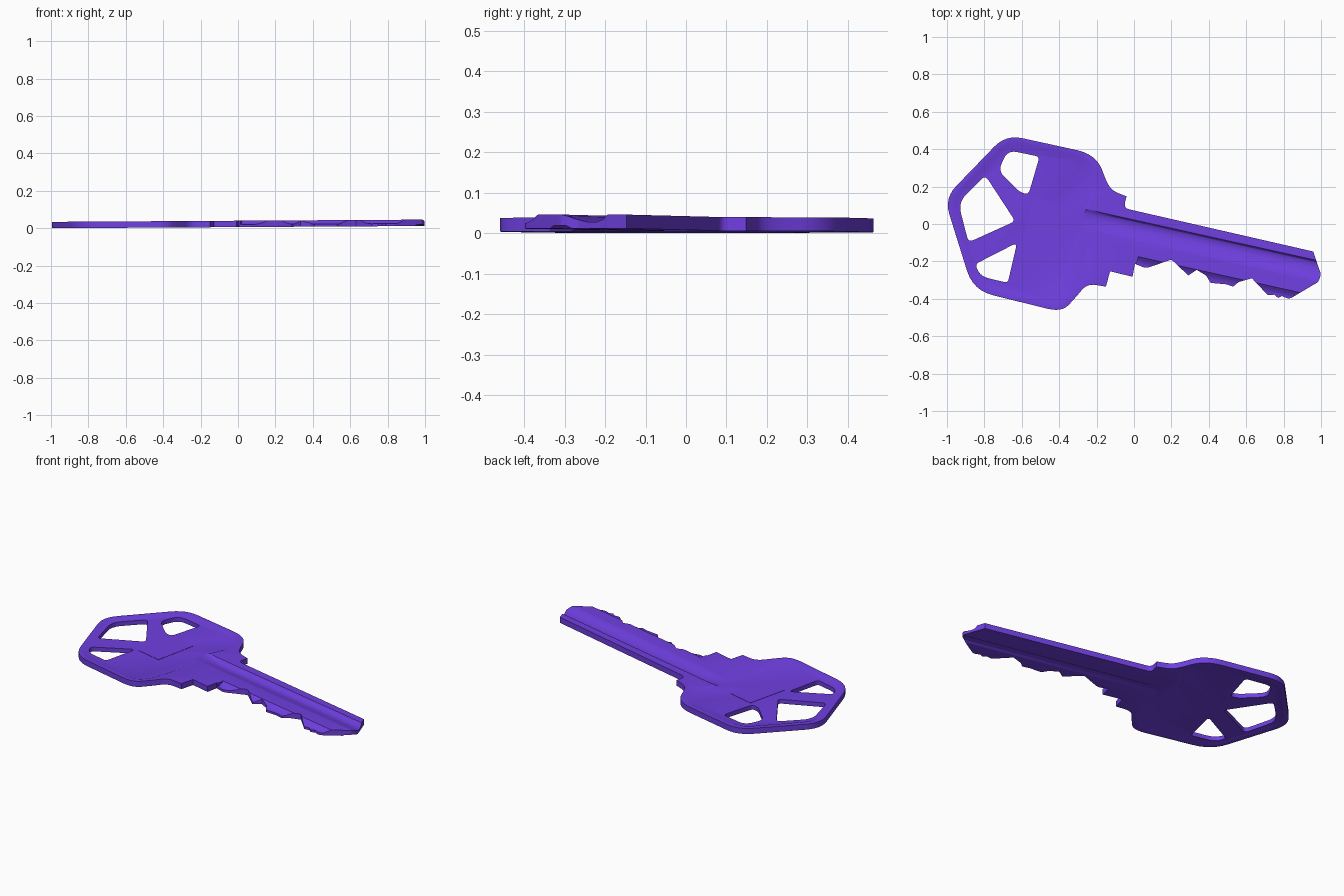
import bpy, bmesh, math
from mathutils import Vector

if "Cube" in bpy.data.objects:
    bpy.data.objects.remove(bpy.data.objects["Cube"])

T = 0.034                      # key thickness
A = math.radians(-12.5)        # blade direction in plan
U = Vector((math.cos(A), math.sin(A)))
V = Vector((-math.sin(A), math.cos(A)))

mat = bpy.data.materials.new("purple")
mat.diffuse_color = (0.16, 0.05, 0.75, 1)
mat.use_nodes = True
mat.node_tree.nodes["Principled BSDF"].inputs["Base Color"].default_value = mat.diffuse_color


def rounded(pts, n=6):
    """Round each (x, y, d) corner, starting the curve d away from it."""
    out = []
    for i, p in enumerate(pts):
        c = Vector(p[:2])
        d = p[2] if len(p) > 2 else 0
        if not d:
            out.append(c)
            continue
        a = Vector(pts[i - 1][:2]) - c
        b = Vector(pts[(i + 1) % len(pts)][:2]) - c
        a = c + a.normalized() * min(d, a.length * 0.48)
        b = c + b.normalized() * min(d, b.length * 0.48)
        for k in range(n + 1):
            t = k / n
            out.append(a * (1 - t) ** 2 + c * 2 * t * (1 - t) + b * t * t)
    return out


def loft(name, loops):
    """Closed solid through loops that have equal point counts."""
    bm = bmesh.new()
    rings = [[bm.verts.new(p) for p in loop] for loop in loops]
    n = len(rings[0])
    for r, s in zip(rings, rings[1:]):
        for i in range(n):
            j = (i + 1) % n
            bm.faces.new((r[i], r[j], s[j], s[i]))
    bm.faces.new(rings[0])
    bm.faces.new(rings[-1])
    bmesh.ops.recalc_face_normals(bm, faces=bm.faces[:])
    me = bpy.data.meshes.new(name)
    bm.to_mesh(me)
    bm.free()
    ob = bpy.data.objects.new(name, me)
    bpy.context.collection.objects.link(ob)
    return ob


def prism(name, pts, z0, z1):
    return loft(name, [[(p.x, p.y, z) for p in pts] for z in (z0, z1)])


def pocket(pts, depth, under):
    """Recess with sloping walls in the top or the underside."""
    c = Vector((-0.6, 0.02))
    flip = (lambda z: T - z) if under else (lambda z: z)
    return loft("pocket_cutter", [
        [(*(c + (p - c) * s), flip(z)) for p in pts]
        for s, z in ((1, T + 0.01), (1, T + 0.0005), (0.97, T - depth))])


def groove(profile, stations, under=False):
    """Channel along the blade; profile is (v, depth), stations (u, depth scale)."""
    flip = (lambda z: T - z) if under else (lambda z: z)
    loops = []
    for u, s in stations:
        sec = [(v, T - d * s) for v, d in profile]
        sec += [(profile[-1][0], T + 0.01), (profile[0][0], T + 0.01)]
        loops.append([(*(U * u + V * v), flip(z)) for v, z in sec])
    return loft("groove_cutter", loops)


def finish(ob):
    """Tilt the part slightly, as the key lies, then colour and shade it."""
    for v in ob.data.vertices:
        v.co.z += 0.006 * (v.co.x + 1)
    ob.data.materials.clear()
    ob.data.materials.append(mat)
    bpy.ops.object.select_all(action='DESELECT')
    ob.select_set(True)
    bpy.context.view_layer.objects.active = ob
    bpy.ops.object.shade_smooth_by_angle(angle=math.radians(25))


# Whole outline: bow, shoulder, blade back, tip, teeth, lower stop
outline = rounded([
    (-0.685, 0.478, 0.09), (-0.2, 0.372, 0.11), (-0.137, 0.195, 0.1),
    (-0.085, 0.165, 0.02), (-0.04, 0.148), (-0.055, 0.085, 0.03),
    (0.958, -0.147), (1.0, -0.27, 0.01), (0.985, -0.31, 0.01),
    (0.83, -0.402, 0.02), (0.79, -0.385), (0.77, -0.395), (0.75, -0.378),
    (0.715, -0.38), (0.63, -0.29), (0.56, -0.31), (0.53, -0.335),
    (0.49, -0.322), (0.41, -0.315), (0.385, -0.275), (0.335, -0.245),
    (0.29, -0.275), (0.2, -0.19, 0.01), (0.065, -0.237, 0.02),
    (0.005, -0.213), (-0.008, -0.282), (-0.128, -0.253), (-0.15, -0.335),
    (-0.25, -0.318, 0.05), (-0.31, -0.39, 0.03),
    (-0.385, -0.472, 0.08), (-0.86, -0.355, 0.11), (-1.014, 0.137, 0.09)])
key = prism("key_body", outline, 0, T)

# Three openings between the spokes
holes = [
    [(-0.675, 0.395, 0.05), (-0.505, 0.36, 0.025), (-0.565, 0.155, 0.03),
     (-0.615, 0.175, 0.02), (-0.725, 0.285, 0.04)],
    [(-0.795, 0.26, 0.03), (-0.635, 0.015, 0.025), (-0.875, -0.1, 0.03),
     (-0.94, 0.115, 0.06)],
    [(-0.625, -0.1, 0.03), (-0.675, -0.315, 0.02), (-0.82, -0.28, 0.05),
     (-0.85, -0.215, 0.025)]]
holes[1][2] = (-0.885, -0.098, 0.03)
cutters = [prism("hole_cutter", rounded(h), -0.02, T + 0.02) for h in holes]

# Recessed web inside the raised rim, both sides
web = rounded([
    (-0.675, 0.447, 0.08), (-0.235, 0.35, 0.09), (-0.19, 0.19, 0.08),
    (-0.27, 0.04, 0.06), (-0.27, -0.2, 0.06), (-0.33, -0.38, 0.06),
    (-0.395, -0.438, 0.05), (-0.84, -0.33, 0.09), (-0.98, 0.13, 0.08)])
cutters += [pocket(web, 0.004, under) for under in (False, True)]

# Long keyway groove, shallow groove underneath, thinned cutting edge
main = [(0.022, -0.0005), (0.012, 0.012), (-0.002, 0.018), (-0.025, 0.018),
        (-0.05, 0.011), (-0.07, 0.004), (-0.09, -0.0005)]
low = [(-0.06, -0.0005), (-0.075, 0.007), (-0.11, 0.007), (-0.125, -0.0005)]
edge = [(-0.165, -0.0005), (-0.178, 0.01), (-0.195, 0.019), (-0.26, 0.024)]
cutters += [groove(main, [(-0.29, 0.1), (-0.2, 0.7), (-0.12, 1), (1.2, 1)]),
            groove(low, [(-0.2, 0.1), (-0.1, 1), (1.2, 1)], True),
            groove(edge, [(0.06, 1), (1.2, 1)])]

# Carve the body, then remove the cutters
for c in cutters:
    c.hide_render = True
    m = key.modifiers.new("cut", 'BOOLEAN')
    m.operation, m.solver, m.object = 'DIFFERENCE', 'EXACT', c
bpy.context.view_layer.update()
carved = bpy.data.meshes.new_from_object(
    key.evaluated_get(bpy.context.evaluated_depsgraph_get()))
key.modifiers.clear()
key.data = carved
for c in cutters:
    bpy.data.objects.remove(c)
finish(key)

# Thin blank plate on the bow
plate = prism("bow_plate", rounded([(-0.54, 0.147), (-0.385, 0.112),
                                    (-0.44, -0.142), (-0.6, -0.105)]),
              T - 0.01, T - 0.0025)
finish(plate)
